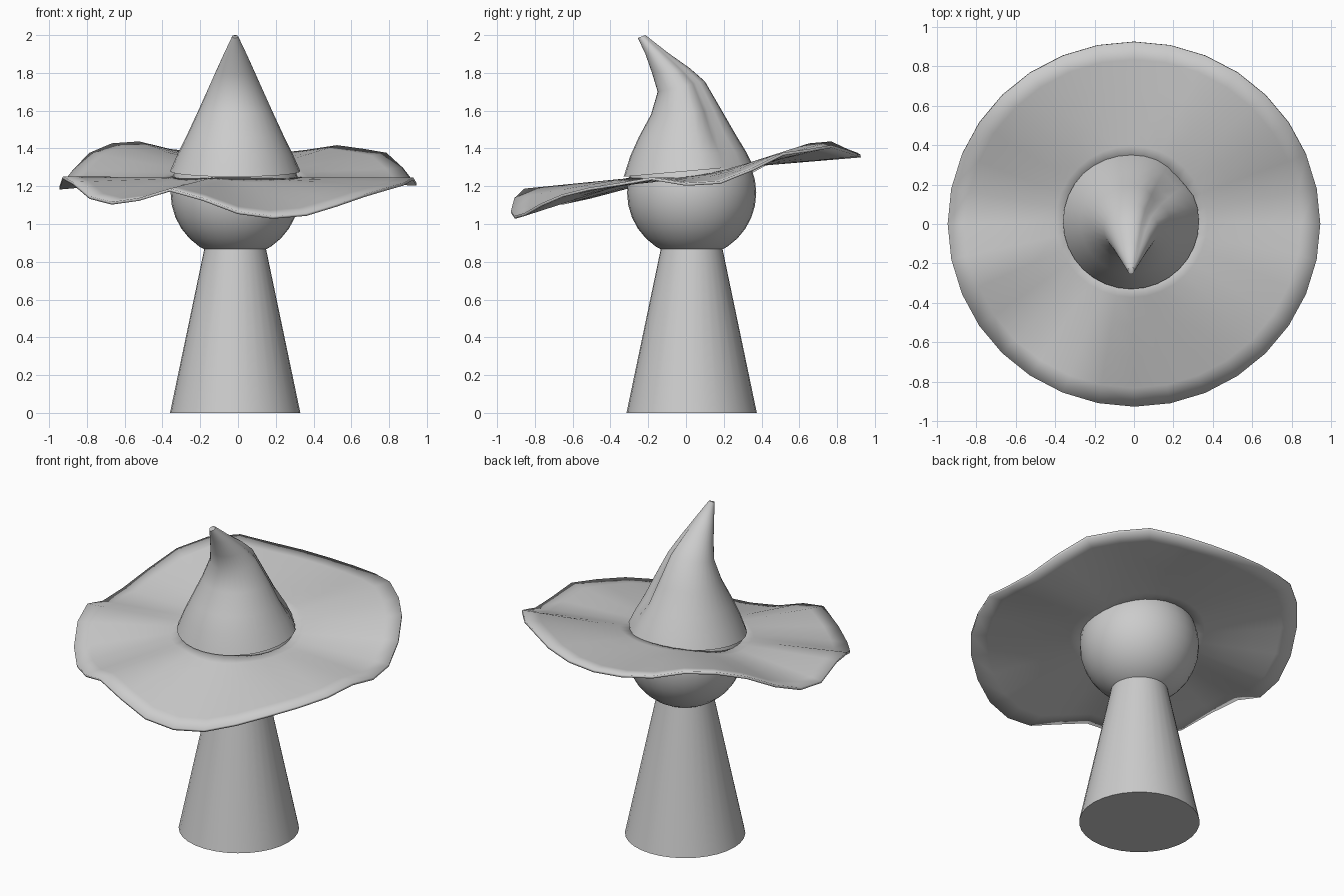
import bpy, bmesh, math

if "Cube" in bpy.data.objects:
    bpy.data.objects.remove(bpy.data.objects["Cube"])

CX, CY = -0.015, 0.03
SEG = 32


def loft(name, rings, cap_start=True, cap_end=True, angle=60):
    """Skin a stack of equal-length point rings."""
    bm = bmesh.new()
    vr = [[bm.verts.new(p) for p in ring] for ring in rings]
    n = len(vr[0])
    for a, b in zip(vr, vr[1:]):
        for i in range(n):
            j = (i + 1) % n
            bm.faces.new((a[i], a[j], b[j], b[i]))
    if cap_start:
        bm.faces.new(vr[0][::-1])
    if cap_end:
        bm.faces.new(vr[-1])
    bmesh.ops.recalc_face_normals(bm, faces=bm.faces)
    me = bpy.data.meshes.new(name)
    bm.to_mesh(me)
    bm.free()
    ob = bpy.data.objects.new(name, me)
    bpy.context.collection.objects.link(ob)
    bpy.ops.object.select_all(action='DESELECT')
    bpy.context.view_layer.objects.active = ob
    ob.select_set(True)
    bpy.ops.object.shade_smooth_by_angle(angle=math.radians(angle))
    return ob


def direction(i):
    a = 2 * math.pi * i / SEG
    return a, math.cos(a), math.sin(a)


# Body: tapered cone
loft("body", [[(CX + r * c, CY + r * s, z) for _, c, s in map(direction, range(SEG))]
              for r, z in ((0.345, 0), (0.163, 0.87))])

# Head: sphere
bpy.ops.mesh.primitive_uv_sphere_add(segments=32, ring_count=16, radius=0.342,
                                     location=(CX, CY, 1.165))
bpy.context.object.name = "head"
bpy.ops.object.shade_smooth()

# Hat crown: rings given by front (y, z), back (y, z) and half width, bent to the front
profile = [
    ((-0.33, 1.25), (0.355, 1.31), 0.345),
    ((-0.295, 1.36), (0.32, 1.38), 0.305),
    ((-0.25, 1.46), (0.265, 1.47), 0.258),
    ((-0.185, 1.58), (0.19, 1.60), 0.20),
    ((-0.15, 1.70), (0.10, 1.755), 0.138),
    ((-0.18, 1.80), (0.02, 1.825), 0.10),
    ((-0.215, 1.90), (-0.10, 1.91), 0.058),
    ((-0.255, 1.985), (-0.215, 2.0), 0.016),
]
crown = []
for k, ((fy, fz), (by, bz), rx) in enumerate(profile):
    ring = []
    for i in range(SEG):
        a, c, s = direction(i)
        # fold running down the back right side
        f = 1 - (0.16 if 1 < k < 6 else 0.06) * math.exp(-((a - 0.75) / 0.25) ** 2)
        ring.append((CX + rx * c * f, (fy + by) / 2 + (by - fy) / 2 * s * f,
                     (fz + bz) / 2 + (bz - fz) / 2 * s))
    crown.append(ring)
loft("hat_crown", crown, cap_start=False)

# Hat brim: wavy disc, rim heights listed counter-clockwise from +x
rim = [1.21, 1.22, 1.29, 1.37, 1.39, 1.41, 1.385, 1.365,
       1.36, 1.37, 1.39, 1.43, 1.42, 1.37, 1.28, 1.21,
       1.19, 1.245, 1.215, 1.14, 1.11, 1.13, 1.18, 1.13,
       1.06, 1.035, 1.05, 1.10, 1.15, 1.185, 1.21, 1.24]
brim = []
for t in (0, 0.12, 0.35, 0.6, 0.85, 1):
    ring = []
    for i in range(SEG):
        a, c, s = direction(i)
        z0 = 1.275 + 0.035 * s - 0.03 * c * c
        cx, cy = CX * (1 - t), CY * 0.5 * (1 - t)
        ring.append((cx + (0.31 + 0.635 * t) * c, cy + (0.31 + 0.615 * t) * s,
                     z0 + (rim[i] - z0) * t))
    brim.append(ring)
ob = loft("hat_brim", brim, cap_start=False, cap_end=False)
mod = ob.modifiers.new("thickness", 'SOLIDIFY')
mod.thickness = 0.015
mod.offset = 0
